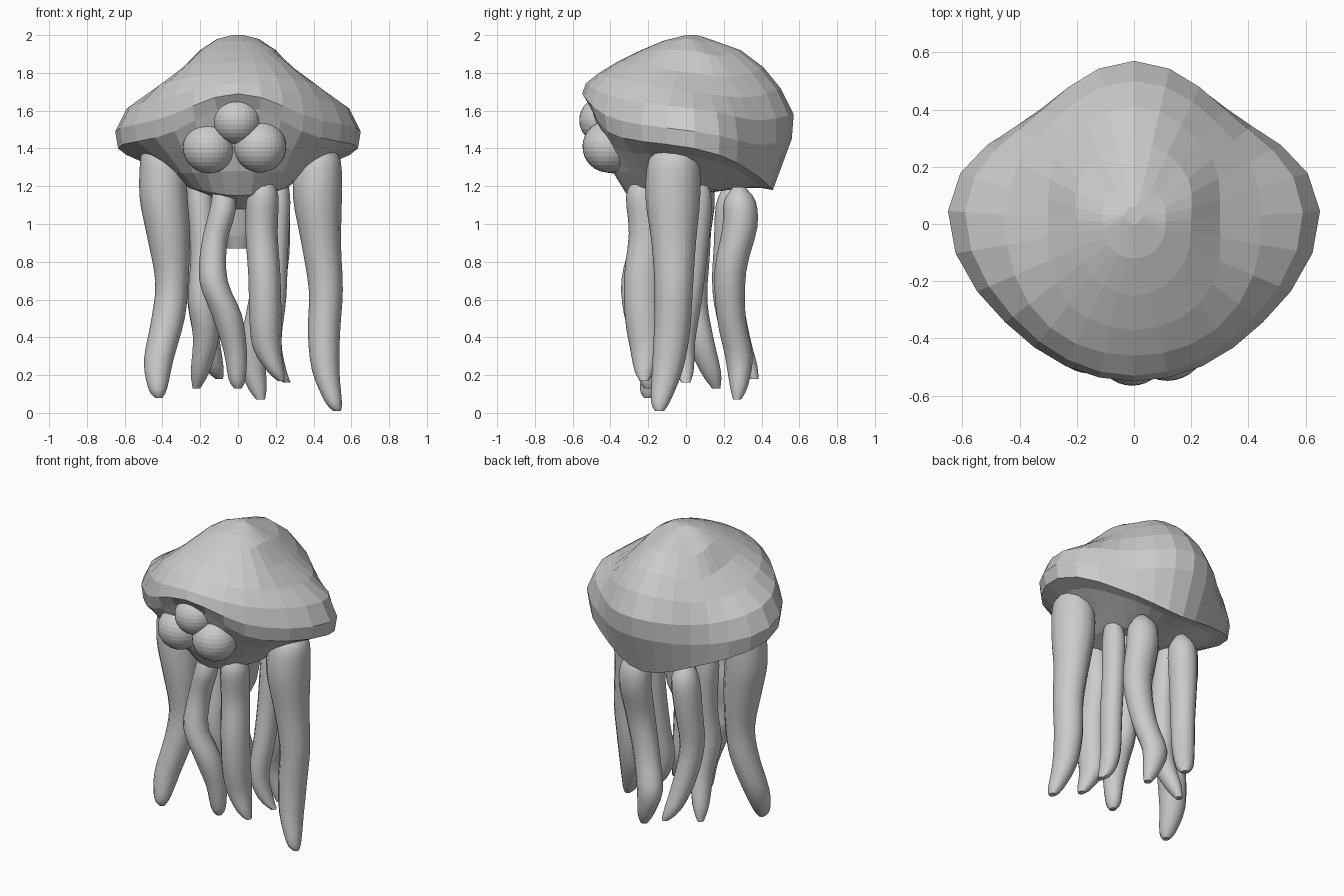
import bpy, bmesh, math
from mathutils import Vector

grey = bpy.data.materials.new("pale grey")
grey.diffuse_color = (0.6, 0.6, 0.6, 1)


def spline(keys, t):
    """Catmull-Rom point at parameter t through a list of Vectors."""
    i = min(int(t), len(keys) - 2)
    f = t - i
    p1, p2 = keys[i], keys[i + 1]
    p0 = keys[max(i - 1, 0)]
    p3 = keys[min(i + 2, len(keys) - 1)]
    return 0.5 * (2 * p1 + (p2 - p0) * f + (2 * p0 - 5 * p1 + 4 * p2 - p3) * f ** 2
                  + (3 * p1 - p0 - 3 * p2 + p3) * f ** 3)


def loft(name, rings, smooth):
    """Skin a list of rings of points, capped at both ends."""
    bm = bmesh.new()
    loops = [[bm.verts.new(p) for p in ring] for ring in rings]
    n = len(loops[0])
    for a, b in zip(loops, loops[1:]):
        for i in range(n):
            j = (i + 1) % n
            bm.faces.new((a[i], a[j], b[j], b[i]))
    bm.faces.new(loops[0])
    bm.faces.new(loops[-1])
    bmesh.ops.recalc_face_normals(bm, faces=bm.faces)
    me = bpy.data.meshes.new(name)
    bm.to_mesh(me)
    bm.free()
    me.materials.append(grey)
    ob = bpy.data.objects.new(name, me)
    bpy.context.collection.objects.link(ob)
    if smooth:
        bpy.ops.object.select_all(action='DESELECT')
        ob.select_set(True)
        bpy.context.view_layer.objects.active = ob
        bpy.ops.object.shade_smooth_by_angle(angle=math.radians(40))
    return ob


# Bell: (radius, height) profiles, apex to underside, every 45 degrees front to back
profiles = [
    [(.12, 1.97), (.25, 1.915), (.37, 1.855), (.46, 1.80), (.53, 1.745),
     (.55, 1.69), (.505, 1.63), (.46, 1.47), (.39, 1.28), (.31, 1.15), (.18, 1.11)],
    [(.12, 1.97), (.23, 1.92), (.36, 1.84), (.47, 1.76), (.535, 1.67),
     (.565, 1.56), (.55, 1.47), (.47, 1.38), (.38, 1.27), (.29, 1.18), (.17, 1.14)],
    [(.11, 1.98), (.20, 1.92), (.30, 1.80), (.45, 1.70), (.59, 1.61),
     (.65, 1.49), (.635, 1.40), (.53, 1.36), (.38, 1.27), (.25, 1.19), (.15, 1.17)],
    [(.13, 1.96), (.25, 1.89), (.36, 1.78), (.45, 1.67), (.505, 1.55),
     (.515, 1.42), (.49, 1.27), (.43, 1.26), (.33, 1.22), (.22, 1.18), (.15, 1.17)],
    [(.15, 1.97), (.29, 1.92), (.41, 1.83), (.50, 1.72), (.57, 1.58),
     (.56, 1.45), (.46, 1.18), (.40, 1.19), (.32, 1.19), (.22, 1.18), (.15, 1.17)],
]
SEG = 28
ANGLES = [2 * math.pi * s / SEG for s in range(SEG)]


def circle(r, z, y=0):
    return [(r * math.cos(a), y + r * math.sin(a), z) for a in ANGLES]


rings = [circle(.03, 2.0, .03)]
for k in range(len(profiles[0])):
    keys = [Vector(p[k]) for p in profiles]
    keys = [keys[1]] + keys + [keys[3]]          # mirror the ends so the loop is smooth
    ring = []
    for a in ANGLES:
        t = (math.asin(math.sin(a)) + math.pi / 2) / (math.pi / 4)
        r, z = spline(keys, t + 1)
        # the side flares sit slightly towards the back
        ring.append((r * math.cos(a), r * math.sin(a) + .07 * r * math.cos(a) ** 4, z))
    rings.append(ring)
# Central stem under the bell
rings += [circle(.12, 1.08, .03), circle(.09, .94, .04), circle(.06, .87, .04)]
loft("bell", rings, False)

# Cluster of three round eyes at the front
for name, loc, rad in (("eye_left", (-.155, -.385, 1.405), .137),
                       ("eye_right", (.117, -.41, 1.41), .138),
                       ("eye_top", (-.007, -.44, 1.55), .125)):
    bpy.ops.mesh.primitive_uv_sphere_add(segments=32, ring_count=16, radius=rad, location=loc)
    bpy.context.object.name = name
    bpy.context.object.data.materials.append(grey)


def tentacle(name, pts, sx=1, sy=1, sides=12, steps=3):
    """Tapered oval tube through (x, y, z, radius) points, with a rounded tip."""
    keys = [Vector(p) for p in pts]
    path = [spline(keys, i / steps) for i in range((len(keys) - 1) * steps + 1)]
    out = []
    for x, y, z, r in path:
        r = max(r, .012)
        out.append([(x + sx * r * math.cos(2 * math.pi * s / sides),
                     y + sy * r * math.sin(2 * math.pi * s / sides), z) for s in range(sides)])
    loft(name, out, True)


tentacle("big_tentacle_left", [
    (-.42, -.06, 1.42, .07), (-.40, -.065, 1.36, .115), (-.395, -.07, 1.15, .127),
    (-.37, -.07, .95, .115), (-.35, -.07, .70, .088), (-.37, -.09, .50, .088),
    (-.42, -.14, .28, .078), (-.425, -.19, .13, .05), (-.42, -.20, .08, .02)], 1, 1.08)
tentacle("big_tentacle_right", [
    (.42, -.06, 1.40, .07), (.425, -.065, 1.34, .118), (.42, -.07, 1.15, .130),
    (.44, -.065, .90, .105), (.465, -.065, .65, .09), (.455, -.075, .42, .085),
    (.465, -.10, .22, .072), (.505, -.135, .06, .045), (.525, -.14, .01, .02)], 1, 1.12)
tentacle("front_tentacle_left", [
    (-.08, -.20, 1.20, .05), (-.08, -.22, 1.08, .07), (-.125, -.225, .90, .068),
    (-.13, -.26, .70, .075), (-.06, -.24, .52, .08), (-.015, -.21, .33, .062),
    (-.005, -.20, .18, .045), (0, -.20, .13, .02)], 1, 1.1)
tentacle("front_tentacle_right", [
    (.13, -.22, 1.22, .06), (.13, -.22, 1.14, .085), (.125, -.205, .95, .085),
    (.14, -.23, .72, .085), (.145, -.225, .50, .085), (.155, -.21, .34, .075),
    (.20, -.22, .22, .045), (.23, -.22, .17, .02)], 1, 1.15)
tentacle("middle_tentacle_left", [
    (-.21, .06, 1.26, .05), (-.20, .06, 1.12, .07), (-.18, .05, .85, .07),
    (-.19, .03, .60, .075), (-.17, .07, .40, .068), (-.20, .13, .22, .05),
    (-.22, .16, .13, .02)], 1, 1.1)
tentacle("middle_tentacle_right", [
    (.22, .06, 1.24, .04), (.21, .06, 1.12, .067), (.20, .04, .85, .065),
    (.19, .01, .60, .065), (.17, -.02, .38, .06), (.21, -.01, .23, .045),
    (.26, 0, .16, .02)], 1, 1.15)
tentacle("back_tentacle_left", [
    (-.17, .24, 1.20, .035), (-.17, .25, 1.10, .08), (-.185, .24, .90, .08),
    (-.20, .22, .65, .07), (-.17, .26, .42, .065), (-.13, .32, .25, .05),
    (-.10, .36, .18, .02)], 1.05, 1.15)
tentacle("back_tentacle_right", [
    (.17, .28, 1.195, .03), (.17, .285, 1.12, .08), (.175, .285, .98, .088),
    (.17, .235, .75, .08), (.12, .24, .50, .072), (.07, .28, .30, .07),
    (.10, .28, .14, .045), (.12, .27, .07, .02)], 1.15, 1.05)
